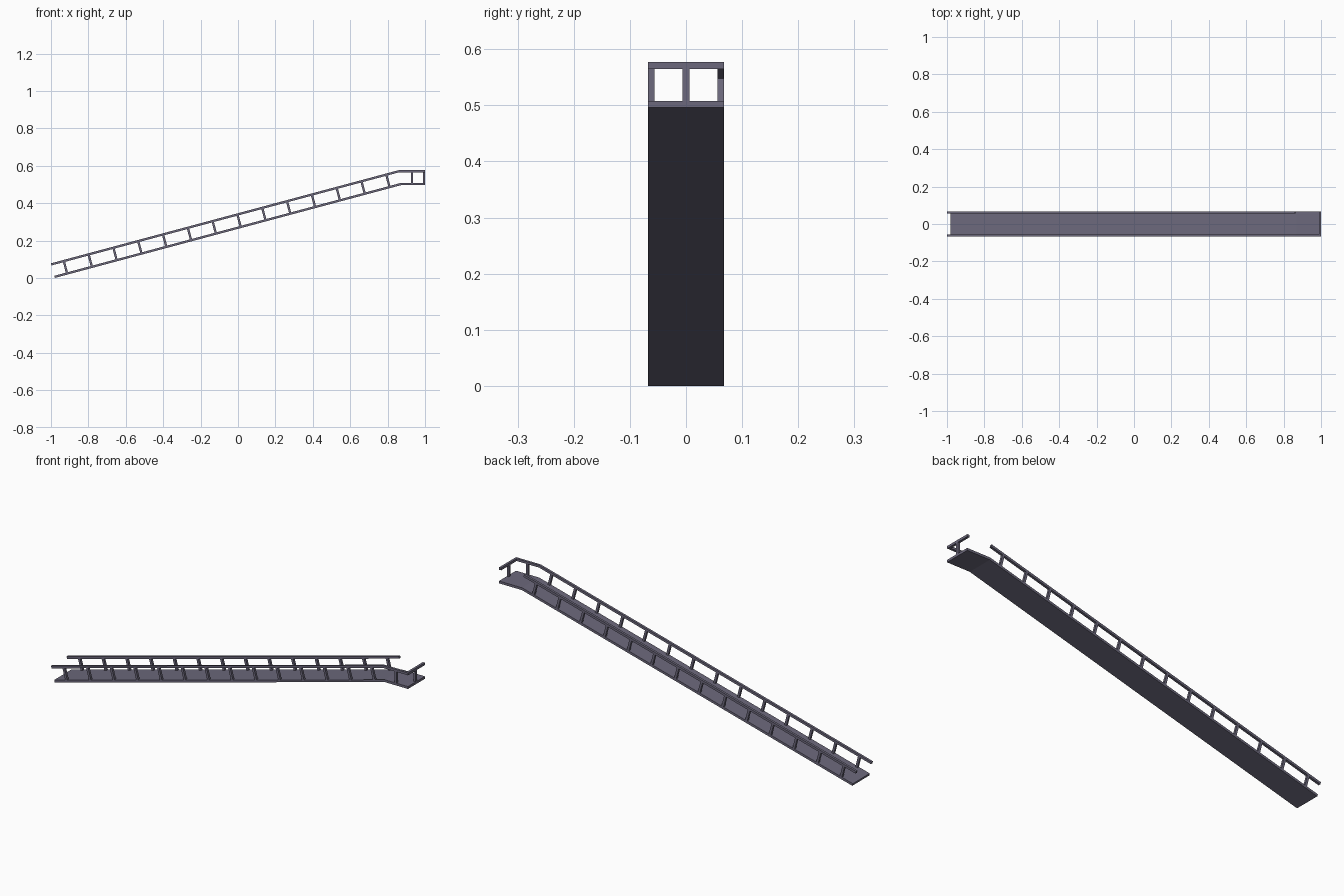
import bpy, bmesh, math

if "Cube" in bpy.data.objects:
    bpy.data.objects.remove(bpy.data.objects["Cube"])

A = math.radians(15)          # ramp slope
H, D, T = 0.577, 0.081, 0.012 # total height, rail top to deck bottom, bar thickness
W = 0.068                     # half width
KX = 0.861                    # where slope meets landing
SIN, COS, TAN = math.sin(A), math.cos(A), math.tan(A)


def prism(name, profile, y0, y1):
    """Extrude an (x, z) profile from y0 to y1."""
    bm = bmesh.new()
    face = bm.faces.new([bm.verts.new((x, y0, z)) for x, z in profile])
    ext = bmesh.ops.extrude_face_region(bm, geom=[face])
    moved = [v for v in ext["geom"] if isinstance(v, bmesh.types.BMVert)]
    bmesh.ops.translate(bm, verts=moved, vec=(0, y1 - y0, 0))
    bmesh.ops.recalc_face_normals(bm, faces=bm.faces)
    me = bpy.data.meshes.new(name)
    bm.to_mesh(me)
    bm.free()
    ob = bpy.data.objects.new(name, me)
    bpy.context.collection.objects.link(ob)
    mat_apply(ob)
    return ob


mat = bpy.data.materials.new("grey_violet_metal")
mat.diffuse_color = (0.15, 0.14, 0.20, 1)
mat.use_nodes = True
mat.node_tree.nodes["Principled BSDF"].inputs["Base Color"].default_value = mat.diffuse_color


def mat_apply(ob):
    ob.data.materials.append(mat)


def on_slope(x, depth):
    """Point a perpendicular depth below the rail-top line at x."""
    return (x + depth * SIN, H - (KX - x) * TAN - depth * COS)


def path(depth, landing=True):
    pts = [on_slope(-1, depth), (KX + depth * math.tan(A / 2), H - depth)]
    return pts + [(1, H - depth)] if landing else pts


def strip(d0, d1, landing=True):
    return path(d0, landing) + path(d1, landing)[::-1]


def box(x0, x1, z0, z1):
    return [(x0, z0), (x1, z0), (x1, z1), (x0, z1)]


# Deck and handrails (the back rail stops at the landing)
prism("deck", strip(D - T, D), -W, W)
prism("front_rail", strip(0, T), -W, -W + T)
prism("back_rail", strip(0, T, False), W - T, W)
prism("end_rail", box(1 - T, 1, H - T, H), -W + T, W)

# Slope posts, square to the ramp
first, last, count = -0.933, 0.791, 14
h = T / 2 / COS
for i in range(count):
    x = first + (last - first) * i / (count - 1)
    prof = [on_slope(x - h * COS * COS, T), on_slope(x + h * COS * COS, T),
            on_slope(x + h * COS * COS, D - T), on_slope(x - h * COS * COS, D - T)]
    prism(f"front_post_{i}", prof, -W, -W + T)
    prism(f"back_post_{i}", prof, W - T, W)

# Landing posts
z0, z1 = H - D + T, H - T
prism("landing_front_post", box(0.93 - T / 2, 0.93 + T / 2, z0, z1), -W, -W + T)
prism("landing_end_post", box(1 - T, 1, z0, z1), -T / 2, T / 2)
